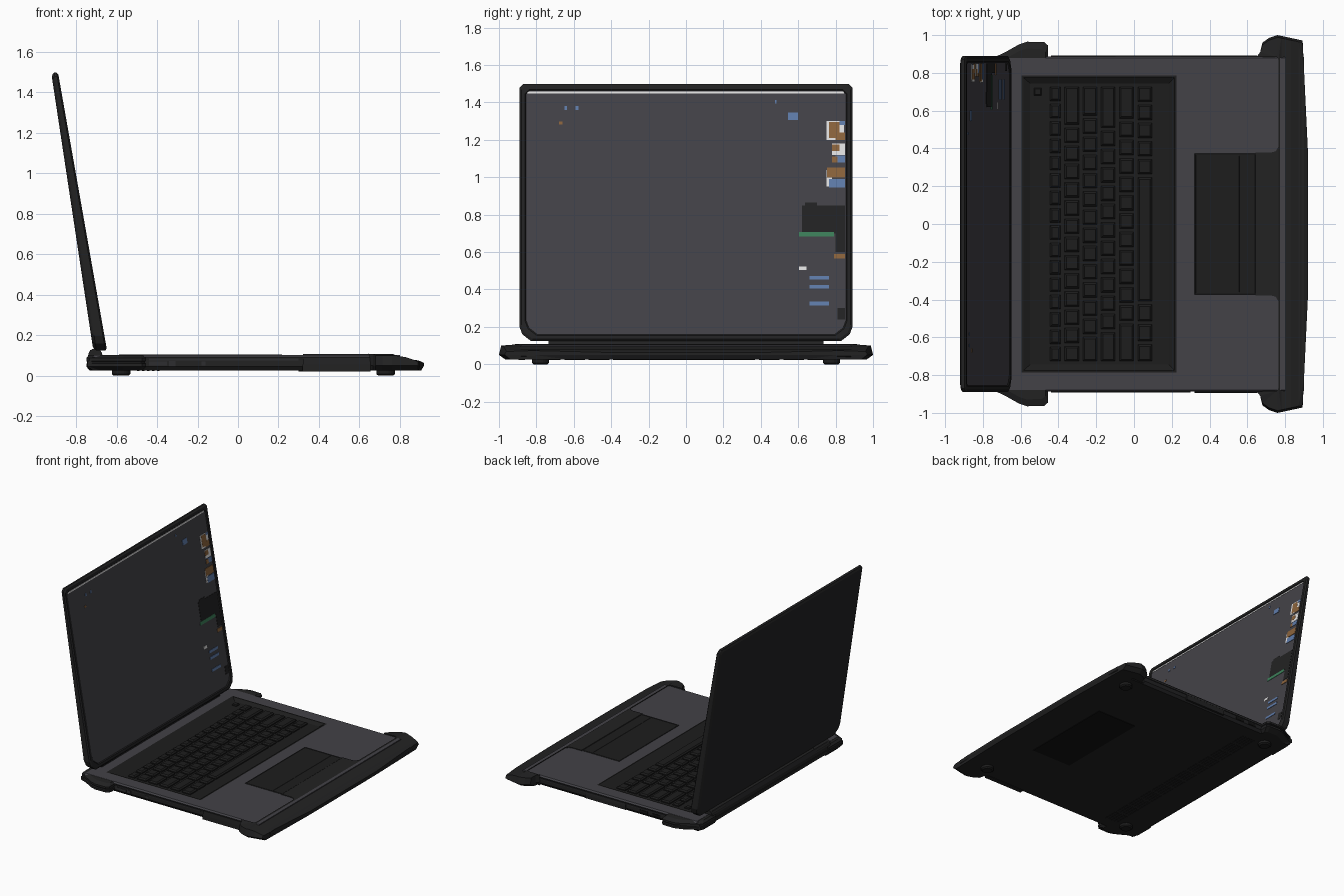
import bpy, bmesh, math
from mathutils import Vector

if "Cube" in bpy.data.objects:
    bpy.data.objects.remove(bpy.data.objects["Cube"])


def mat(name, r, g, b):
    m = bpy.data.materials.new(name)
    m.diffuse_color = (r, g, b, 1)
    m.use_nodes = True
    m.node_tree.nodes["Principled BSDF"].inputs["Base Color"].default_value = m.diffuse_color
    return m


SHELL = mat("shell_black", .0160, .0160, .0165)
KEY = mat("key_black", .0125, .0125, .0125)
DARK = mat("deep_black", .006, .006, .006)
GREY = mat("deck_grey", .056, .054, .063)
TRIM = mat("trim_grey", .027, .027, .029)
BLUE = mat("icon_blue", .115, .20, .40)
ORANGE = mat("icon_orange", .26, .125, .045)
GREEN = mat("icon_green", .045, .21, .10)
WHITE = mat("icon_white", .75, .75, .75)


def finish(name, bm, mats):
    bmesh.ops.recalc_face_normals(bm, faces=bm.faces)
    me = bpy.data.meshes.new(name)
    bm.to_mesh(me)
    bm.free()
    for m in mats:
        me.materials.append(m)
    ob = bpy.data.objects.new(name, me)
    bpy.context.collection.objects.link(ob)
    return ob


def add_loft(bm, rings, idx=None):
    """Skin a list of equal-length rings and cap both ends; idx = material per band, last for end cap."""
    vs = [[bm.verts.new(p) for p in r] for r in rings]
    n = len(vs[0])
    bm.faces.new(vs[0])
    for k in range(len(vs) - 1):
        for i in range(n):
            j = (i + 1) % n
            f = bm.faces.new((vs[k][i], vs[k][j], vs[k + 1][j], vs[k + 1][i]))
            f.material_index = idx[k] if idx else 0
    f = bm.faces.new(vs[-1])
    f.material_index = idx[-1] if idx else 0


def loft(name, rings, mats, idx=None):
    bm = bmesh.new()
    add_loft(bm, rings, idx)
    return finish(name, bm, mats)


def rect(x0, x1, y0, y1, z, i=0):
    return [(x0 + i, y0 + i, z), (x1 - i, y0 + i, z), (x1 - i, y1 - i, z), (x0 + i, y1 - i, z)]


def boxes(name, items, m, taper=0.0):
    """Several (optionally tapered) boxes x0,x1,y0,y1,z0,z1 in one object."""
    bm = bmesh.new()
    for x0, x1, y0, y1, z0, z1 in items:
        add_loft(bm, [rect(x0, x1, y0, y1, z0), rect(x0, x1, y0, y1, z0 + .5 * (z1 - z0)),
                      rect(x0, x1, y0, y1, z1, taper)])
    return finish(name, bm, [m])


# --- base: dark tray, then grey deck with a sunken keyboard well
loft("base_tray", [rect(-.715, .88, -.87, .87, .025), rect(-.745, .90, -.885, .885, .045),
                   rect(-.745, .90, -.885, .885, .07), rect(-.73, .88, -.885, .885, .078)], [SHELL])
loft("deck", [rect(-.72, .80, -.885, .885, .077), rect(-.72, .80, -.888, .888, .093),
              rect(-.71, .80, -.878, .878, .103), rect(-.595, .225, -.785, .785, .103),
              rect(-.585, .215, -.775, .775, .104), rect(-.55, .185, -.745, .745, .087)],
     [SHELL, GREY, KEY], [0, 1, 1, 2, 2, 2])

# --- keyboard: rows of tapered keys, relative widths normalised to the row length
rows = [(-.444, -.390, [1] * 16),
        (-.367, -.291, [1] * 13 + [2.25]),
        (-.271, -.195, [1.5] + [1] * 12 + [1.75]),
        (-.174, -.100, [1.75] + [1] * 11 + [2.4]),
        (-.077, -.002, [2.2] + [1] * 10 + [1, 1.9]),
        (.020, .095, [1.1] * 3 + [7] + [1] * 5)]
keys = []
for x0, x1, widths in rows:
    unit = 1.47 / sum(widths)
    y = -.735
    for w in widths:
        keys.append((x0, x1, y + .009, y + w * unit - .009, .086, .104))
        y += w * unit
boxes("keys", keys, KEY, .009)
boxes("power_button", [(-.53, -.49, .68, .72, .086, .098)], KEY, .005)

# --- touchpad plate with raised rim and button split
boxes("touchpad", [(.325, .64, -.365, .365, .10, .1045)], KEY)
boxes("touchpad_rim", [(.320, .328, -.37, .37, .10, .107), (.320, .65, -.372, -.364, .10, .107),
                       (.320, .65, .364, .372, .10, .107), (.640, .648, -.37, .37, .10, .109),
                       (.555, .559, -.36, .36, .10, .106)], SHELL, .002)

# --- front bumper: half outline mirrored, bisected across x and sloped down to the front lip
half = [(.92, .40), (.893, .965), (.89, .972), (.76, 1.0), (.715, .985), (.68, .96), (.668, .91), (.65, .886),
        (.755, .884), (.765, .87), (.765, .41), (.75, .385), (.725, .378), (.642, .378)]
outline = half + [(x, -y) for x, y in reversed(half)]
bm = bmesh.new()


def bumper_bottom(x, y):
    return (min(x, .905), y * (.965 if abs(y) > .9 else 1), .025)


add_loft(bm, [[bumper_bottom(x, y) for x, y in outline], [(x, y, .05) for x, y in outline],
              [(x, y, .108) for x, y in outline]])
for cut in (.78, .83, .87, .90):
    bmesh.ops.bisect_plane(bm, geom=bm.verts[:] + bm.edges[:] + bm.faces[:],
                           plane_co=(cut, 0, 0), plane_no=(1, 0, 0))
for v in bm.verts:
    if v.co.z > .1:
        t = max(0, (v.co.x - .77) / .15)
        v.co.z = .108 - .045 * t ** 1.8
        if abs(v.co.y) > .93:
            v.co.y *= .988
            v.co.z -= .008
bmesh.ops.triangulate(bm, faces=[f for f in bm.faces if len(f.verts) > 4])
finish("front_bumper", bm, [SHELL])

# --- rear corner bumpers
corner = [(-.455, .84), (-.455, .945), (-.475, .963), (-.565, .965), (-.61, .95), (-.69, .905),
          (-.735, .885), (-.75, .86), (-.75, .70), (-.70, .70), (-.70, .84)]
for side, s in (("left", -1), ("right", 1)):
    def ring(z, k):
        return [(-.6 + (x + .6) * (1 - k), s * (y - k * max(0, y - .6)), z) for x, y in corner]
    loft("rear_bumper_" + side, [ring(.025, .12), ring(.045, 0), ring(.06, 0), ring(.063, .03), ring(.07, .03),
                                 ring(.073, 0), ring(.088, 0), ring(.102, .1)], [SHELL])

# --- hinge bar between base and lid, with two hinge knuckles
boxes("hinge_bar", [(-.742, -.67, -.727, .727, .07, .128)], SHELL, .012)
for side, s in (("left", -1), ("right", 1)):
    bm = bmesh.new()
    add_loft(bm, [[(-.705 + .035 * math.cos(a * math.pi / 8), s * yy, .10 + .035 * math.sin(a * math.pi / 8))
                   for a in range(16)] for yy in (.56, .735)])
    finish("hinge_knuckle_" + side, bm, [SHELL])


# --- lid: tilted wedge with bezel and recessed screen
def front_x(z):
    return -.65 - .1763 * (z - .14)


def back_x(z):
    return -.716 - .1515 * (z - .13)


def lid_ring(inset, off, back=False):
    h, b, t = .89 - inset, .125 + inset, 1.498 - inset
    side = [(h - .06, b), (h - .015, b + .035), (h, b + .075), (h, t - .02), (h - .02, t)]
    pts = side + [(-y, z) for y, z in reversed(side)]
    return [((back_x(z) + off) if back else (front_x(z) - off), y, z) for y, z in pts]


loft("lid", [lid_ring(.02, 0, True), lid_ring(.004, .008, True), lid_ring(0, .015, True), lid_ring(0, .008),
             lid_ring(.01, 0), lid_ring(.03, 0), lid_ring(.035, .006)],
     [SHELL, GREY], [0, 0, 0, 0, 0, 0, 1])


# --- screen details: thin plates lying on the screen plane (y0, y1, z0, z1)
def plates(name, items, m, lift=.002):
    bm = bmesh.new()
    for y0, y1, z0, z1 in items:
        add_loft(bm, [[(front_x(z) - o, y, z) for y, z in ((y0, z0), (y1, z0), (y1, z1), (y0, z1))]
                      for o in (.007, .006 - lift)])
    return finish(name, bm, [m])


plates("screen_top_line", [(-.85, .845, 1.449, 1.459)], WHITE)
plates("screen_dark_panel", [(.62, .85, .70, .85), (.635, .70, .85, .865), (.80, .85, .60, .70),
                             (.81, .85, .24, .30)], SHELL)
plates("screen_green_bar", [(.605, .79, .682, .707)], GREEN, .003)
plates("screen_white_marks", [(.605, .645, .503, .523), (.752, .80, 1.20, 1.30), (.78, .85, 1.12, 1.18),
                              (.75, .78, .95, 1.04), (.80, .845, 1.235, 1.30)], WHITE)
plates("screen_orange_icons", [(.79, .85, .565, .59), (.755, .85, .998, 1.052), (.78, .82, 1.14, 1.175),
                               (.765, .82, 1.21, 1.295), (.80, .85, 1.20, 1.24), (.78, .81, 1.08, 1.11),
                               (-.68, -.66, 1.283, 1.297)], ORANGE, .003)
plates("screen_blue_icons", [(.66, .765, z - .01, z + .01) for z in (.325, .415, .463)] +
       [(.545, .60, 1.305, 1.345), (.765, .85, .945, .99), (.80, .85, 1.08, 1.115), (.82, .85, 1.28, 1.30),
        (-.65, -.635, 1.36, 1.38), (-.59, -.575, 1.36, 1.38), (.475, .485, 1.395, 1.412)], BLUE, .003)

# --- side details: drive tray, ports, grooves
boxes("drive_tray", [(.32, .655, -.896, -.86, .022, .088)], SHELL, .003)
boxes("right_side_panel", [(-.10, .25, .86, .893, .035, .085)], SHELL, .003)
boxes("side_rail", [(-.44, .30, -.892, -.88, .076, .084), (-.44, .65, .88, .892, .076, .084)], TRIM)
boxes("left_ports", [(-.44, -.35, -.889, -.88, .05, .07), (-.34, -.31, -.889, -.88, .045, .072),
                     (-.18, -.16, -.889, -.88, .05, .07)], TRIM)
boxes("right_ports", [(-.40, -.33, .88, .889, .048, .068), (-.29, -.22, .88, .889, .048, .068)], DARK)

# --- underside: hatch, vent slots and feet
boxes("bottom_hatch", [(.30, .64, -.37, .37, .022, .03)], DARK)
boxes("bottom_vents", [(-.50 + .025 * i, -.488 + .025 * i, -.78 + .13 * j, -.67 + .13 * j, .023, .03)
                       for i in range(5) for j in range(12)], KEY)
for xn, x in (("rear", -.578), ("front", .73)):
    for yn, y in (("left", -.778), ("right", .778)):
        loft("foot_%s_%s" % (xn, yn),
             [[(x + r * math.cos(a * math.pi / 10), y + r * math.sin(a * math.pi / 10), z) for a in range(20)]
              for r, z in ((.036, 0), (.046, .008), (.046, .03))], [KEY])
